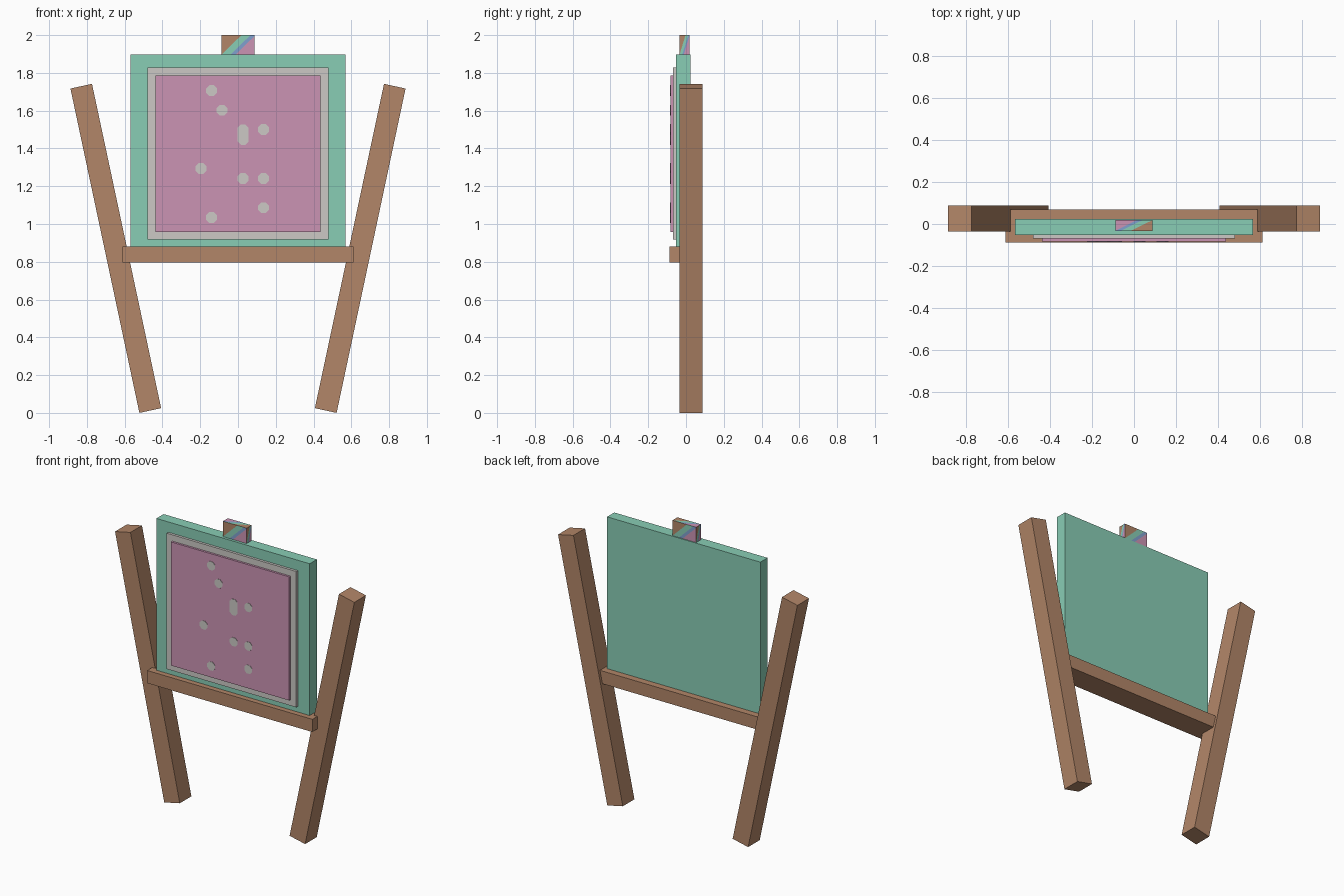
import bpy, bmesh, math
from mathutils import Vector, Matrix

if "Cube" in bpy.data.objects:
    bpy.data.objects.remove(bpy.data.objects["Cube"])


def material(name, rgb):
    lin = [(c / 255 / 12.92) if c < 11 else ((c / 255 + 0.055) / 1.055) ** 2.4 for c in rgb]
    m = bpy.data.materials.new(name)
    m.diffuse_color = (*lin, 1)
    m.use_nodes = True
    m.node_tree.nodes["Principled BSDF"].inputs["Base Color"].default_value = m.diffuse_color
    return m


WOOD = material("wood_brown", (178, 134, 104))
TEAL = material("teal", (137, 205, 181))
PINK = material("pink", (203, 148, 180))
GREY = material("light_grey", (204, 201, 197))
BLUE = material("blue", (128, 160, 205))


def finish(name, bm, *mats):
    me = bpy.data.meshes.new(name)
    bm.to_mesh(me)
    bm.free()
    for m in mats:
        me.materials.append(m)
    ob = bpy.data.objects.new(name, me)
    bpy.context.collection.objects.link(ob)
    return ob


def prism(name, outline, y0, y1, mat):
    """Extrude an (x, z) outline from y0 to y1."""
    bm = bmesh.new()
    face = bm.faces.new([bm.verts.new((x, y0, z)) for x, z in outline])
    new = bmesh.ops.extrude_face_region(bm, geom=[face])["geom"]
    bmesh.ops.translate(bm, vec=(0, y1 - y0, 0),
                        verts=[v for v in new if isinstance(v, bmesh.types.BMVert)])
    bmesh.ops.recalc_face_normals(bm, faces=bm.faces)
    return finish(name, bm, mat)


def box(name, x, z0, z1, y0, y1, mat):
    return prism(name, [(-x, z0), (x, z0), (x, z1), (-x, z1)], y0, y1, mat)


# Splayed legs, mirrored left and right
for side, s in (("left", -1), ("right", 1)):
    leg = [(0.407, 0.025), (0.522, 0.0), (0.887, 1.717), (0.773, 1.742)]
    prism(side + "_leg", [(s * x, z) for x, z in leg], -0.035, 0.0875, WOOD)

# Ledge, board, backing sheet and pinned sheet
box("ledge", 0.612, 0.795, 0.88, -0.0875, 0.069, WOOD)
box("board", 0.568, 0.88, 1.897, -0.052, 0.024, TEAL)
box("backing_sheet", 0.48, 0.918, 1.828, -0.069, -0.052, GREY)
box("pinned_sheet", 0.438, 0.958, 1.786, -0.083, -0.069, PINK)

# Spots on the sheet: x, z, half of the extra height
spots = [(-0.14, 1.706, 0), (-0.085, 1.602, 0), (0.027, 1.473, 0.025), (0.135, 1.5, 0),
         (-0.196, 1.294, 0), (0.027, 1.241, 0), (0.135, 1.241, 0), (0.135, 1.086, 0),
         (-0.14, 1.034, 0)]
for x, z, h in spots:
    ring = []
    for i in range(8):
        a = math.radians(22.5 + 45 * i)
        ring.append((x + 0.031 * math.cos(a), z + 0.031 * math.sin(a) + math.copysign(h, math.sin(a))))
    prism("spot", ring, -0.0855, -0.083, GREY)

# Top clip: each side of the block is cut into diagonal colour stripes
X, Y, Z = Vector((1, 0, 0)), Vector((0, 1, 0)), Vector((0, 0, 1))
half = Vector((0.0875, 0.026, 0.0515))
centre = Vector((0, -0.008, 1.9485))
cuts = (0, 9, 14)
bm = bmesh.new()
for u, v in ((X, Z), (Y, Z), (-X, Z), (-Y, Z), (-X, -Y), (X, -Y)):
    part = bmesh.new()
    part.faces.new([part.verts.new(c) for c in ((0, 0, 0), (1, 0, 0), (1, 1, 0), (0, 1, 0))])
    for k in cuts:
        bmesh.ops.bisect_plane(part, geom=part.verts[:] + part.edges[:] + part.faces[:],
                               plane_co=(k / 33, 0, 0), plane_no=(33, -20, 0))
    for f in part.faces:
        c = f.calc_center_median()
        f.material_index = sum(33 * c.x - 20 * c.y > k for k in cuts)
    n = u.cross(v)
    for vert in part.verts:
        d = u * (2 * vert.co.x - 1) + v * (2 * vert.co.y - 1) + n
        vert.co = centre + Vector(a * b for a, b in zip(d, half))
    tmp = bpy.data.meshes.new("tmp")
    part.to_mesh(tmp)
    part.free()
    bm.from_mesh(tmp)
    bpy.data.meshes.remove(tmp)
bmesh.ops.remove_doubles(bm, verts=bm.verts, dist=1e-5)
finish("top_clip", bm, WOOD, TEAL, BLUE, PINK)
